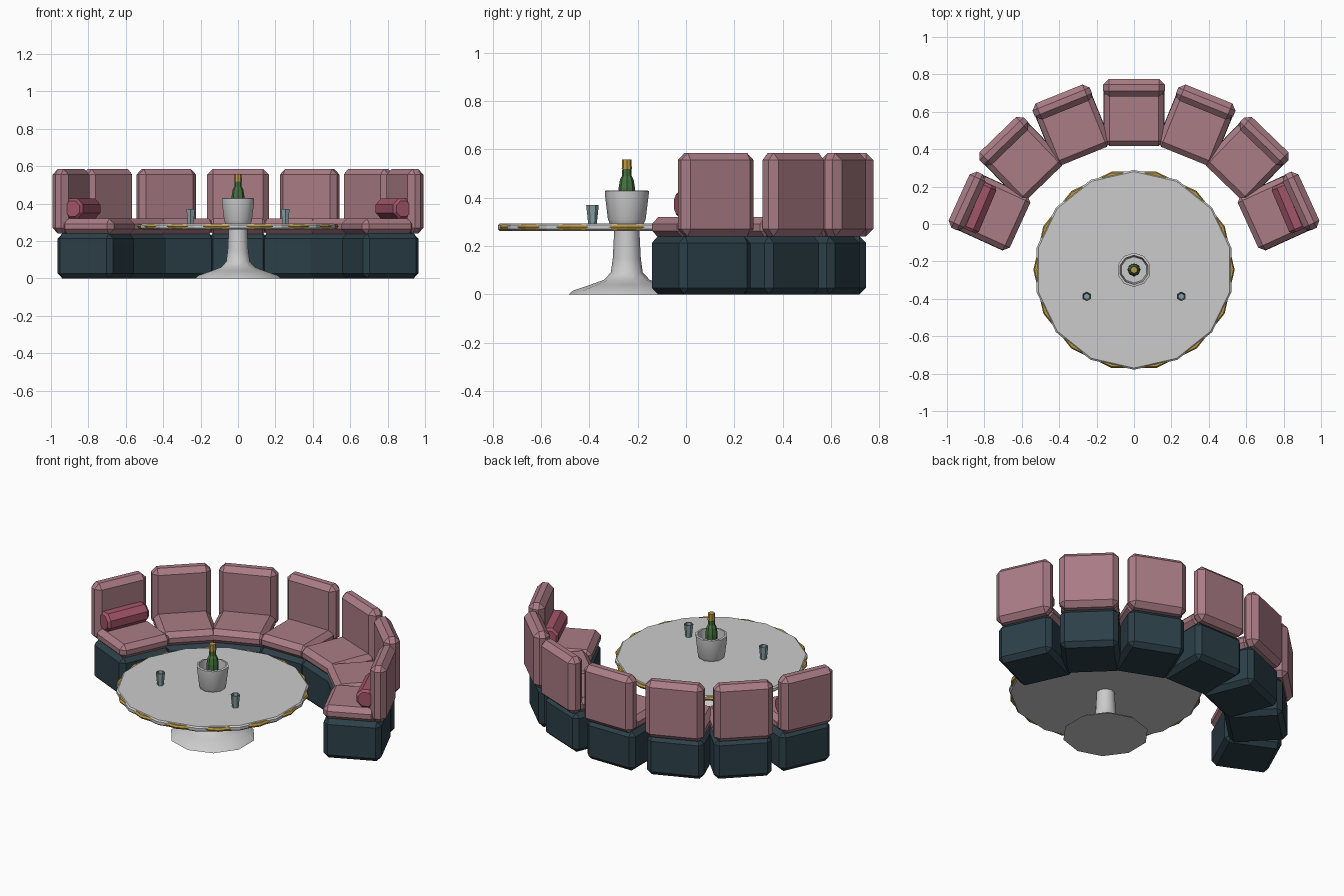
import bpy, bmesh
from math import radians, pi, sin, cos
from mathutils import Matrix, Vector

if "Cube" in bpy.data.objects:
    bpy.data.objects.remove(bpy.data.objects["Cube"])


def material(name, rgb):
    m = bpy.data.materials.new(name)
    m.diffuse_color = (*rgb, 1)
    m.use_nodes = True
    m.node_tree.nodes["Principled BSDF"].inputs["Base Color"].default_value = m.diffuse_color
    return m


PINK = material("pink_fabric", (0.40, 0.20, 0.235))
ROSE = material("rose_fabric", (0.36, 0.09, 0.14))
DARK = material("dark_base", (0.025, 0.05, 0.065))
GOLD = material("gold", (0.50, 0.32, 0.06))
GREEN = material("green_glass", (0.06, 0.17, 0.05))
GLASS = material("pale_glass", (0.25, 0.36, 0.38))


def finish(name, bm, mat=None, smooth=False):
    bmesh.ops.recalc_face_normals(bm, faces=bm.faces)
    me = bpy.data.meshes.new(name)
    bm.to_mesh(me)
    bm.free()
    ob = bpy.data.objects.new(name, me)
    bpy.context.collection.objects.link(ob)
    if mat:
        me.materials.append(mat)
    if smooth:
        bpy.context.view_layer.objects.active = ob
        ob.select_set(True)
        bpy.ops.object.shade_smooth_by_angle(angle=radians(40))
        ob.select_set(False)
    return ob


def soft_box(name, half_w, y, z, bevel, place, mat):
    """Bevelled box in a module's local frame (y points to the sofa back)."""
    bm = bmesh.new()
    size = Matrix.Diagonal((2 * half_w, y[1] - y[0], z[1] - z[0], 1))
    mid = Matrix.Translation((0, sum(y) / 2, sum(z) / 2))
    bmesh.ops.create_cube(bm, size=1, matrix=mid @ size)
    bmesh.ops.bevel(bm, geom=bm.edges[:], offset=bevel, segments=1,
                    affect='EDGES', profile=0.5)
    bm.transform(place)
    return finish(name, bm, mat)


def lathe(name, profile, sides, place, mat=None, turn=0.0, smooth=False, ring=False):
    """Turn (radius, z) points around z; closed ring or capped at both ends."""
    bm = bmesh.new()
    rows = [[bm.verts.new((r * cos(turn + 2 * pi * i / sides),
                           r * sin(turn + 2 * pi * i / sides), z))
             for i in range(sides)] for r, z in profile]
    pairs = list(zip(rows, rows[1:])) + ([(rows[-1], rows[0])] if ring else [])
    for a, b in pairs:
        for i in range(sides):
            j = (i + 1) % sides
            bm.faces.new((a[i], a[j], b[j], b[i]))
    if not ring:
        bm.faces.new(rows[0][::-1])
        bm.faces.new(rows[-1])
    bm.transform(place)
    return finish(name, bm, mat, smooth)


# Sofa: seven modules fanned along an arc (inner edge midpoint, turn in degrees)
half_arc = [(0.268, 0.366, 22), (0.482, 0.222, 44), (0.612, -0.005, 65.5)]
modules = [(0, 0.42, 0)] + half_arc + [(-x, y, -a) for x, y, a in half_arc]
for n, (x, y, a) in enumerate(modules):
    place = Matrix.Translation((x, y, 0)) @ Matrix.Rotation(-radians(a), 4, 'Z')
    soft_box(f"sofa_base_{n}", 0.162, (0.0, 0.325), (0, 0.24), 0.027, place, DARK)
    soft_box(f"seat_cushion_{n}", 0.16, (-0.003, 0.30), (0.235, 0.32), 0.028, place, PINK)
    soft_box(f"back_cushion_{n}", 0.165, (0.262, 0.355), (0.24, 0.585), 0.03, place, PINK)

# Bolster pillows on the end seats
for s in (1, -1):
    lay = (Matrix.Translation((s * 0.832, 0.09, 0.373))
           @ Matrix.Rotation(-s * radians(67), 4, 'Z') @ Matrix.Rotation(pi / 2, 4, 'Y'))
    lathe("bolster_right" if s > 0 else "bolster_left",
          [(0.045, -0.135), (0.058, -0.12), (0.058, 0.12), (0.045, 0.135)],
          8, lay, ROSE, turn=pi / 8)

# Round table: pedestal, top and gold rim
table = Matrix.Translation((0, -0.245, 0))
lathe("table_pedestal", [(0.24, 0), (0.222, 0.016), (0.15, 0.04), (0.095, 0.06),
                         (0.066, 0.09), (0.058, 0.15), (0.052, 0.265)],
      10, table, turn=pi / 2, smooth=True)
lathe("table_top", [(0.525, 0.262), (0.534, 0.27), (0.534, 0.286), (0.525, 0.293)],
      14, table, turn=pi / 14)
lathe("table_rim", [(0.525 + 0.013 * cos(k * pi / 3), 0.278 + 0.013 * sin(k * pi / 3))
                    for k in range(6)], 14, table, GOLD, ring=True)

# Ice bucket with bottle
lathe("ice_bucket", [(0.07, 0.292), (0.078, 0.31), (0.091, 0.415), (0.091, 0.428),
                     (0.078, 0.43), (0.07, 0.34)], 10, table, turn=pi / 10, smooth=True)
lathe("bottle", [(0.035, 0.335), (0.034, 0.44), (0.028, 0.475), (0.02, 0.49),
                 (0.018, 0.53)], 8, table, GREEN)
lathe("bottle_foil", [(0.021, 0.518), (0.019, 0.558)], 8, table, GOLD)

# Two tumblers
for s in (1, -1):
    spot = Matrix.Translation((s * 0.253, -0.387, 0))
    lathe("tumbler_right" if s > 0 else "tumbler_left",
          [(0.018, 0.292), (0.026, 0.37), (0.022, 0.37), (0.016, 0.305)],
          6, spot, GLASS, turn=pi / 6)
